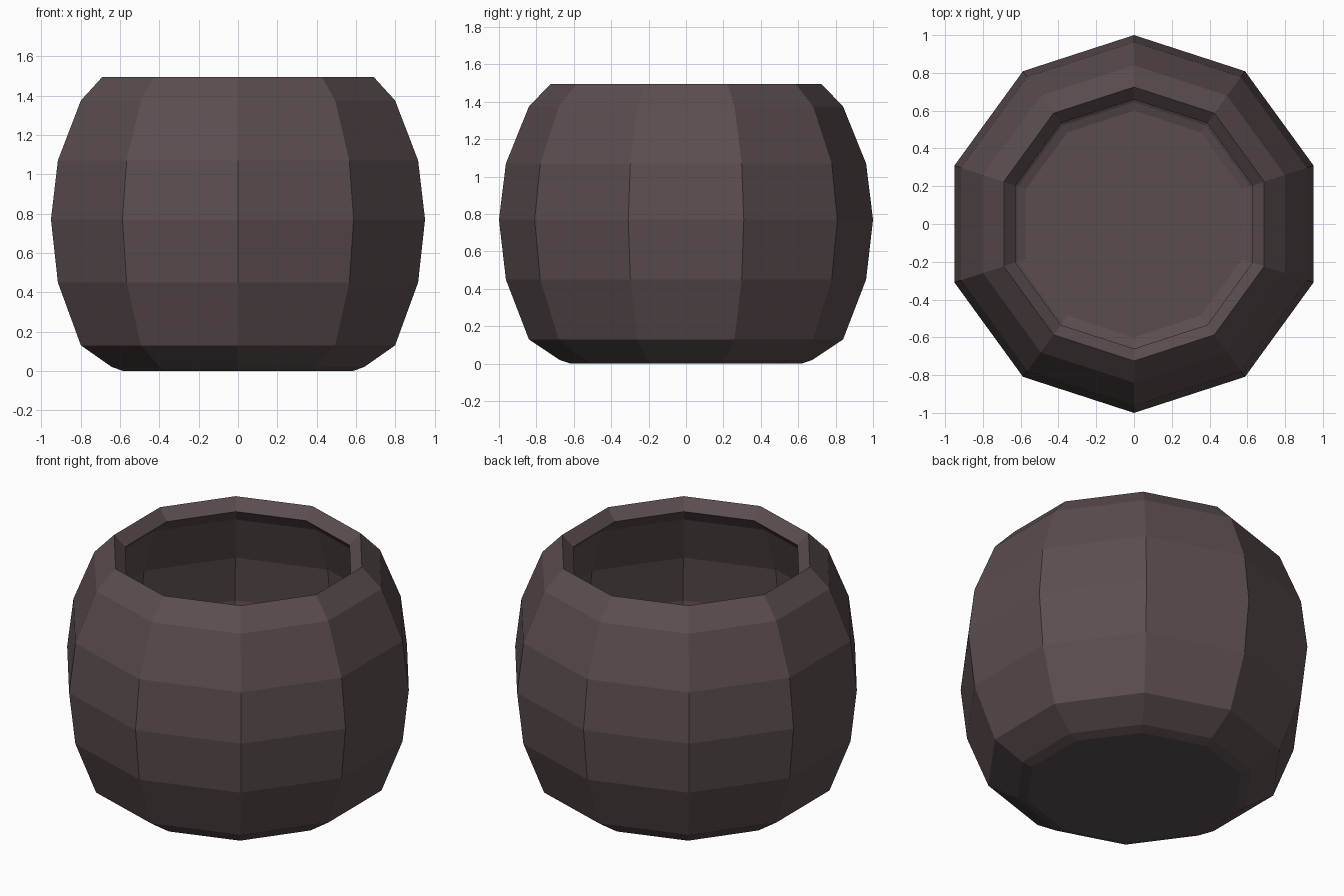
import bpy, bmesh
from math import cos, sin, pi

if "Cube" in bpy.data.objects:
    bpy.data.objects.remove(bpy.data.objects["Cube"])

SIDES = 10
# Closed wall section (radius, height): outside from base to rim, then inside back down
PROFILE = [
    (0.615, 0.0), (0.675, 0.02), (0.84, 0.13), (0.963, 0.45), (1.0, 0.77),
    (0.963, 1.07), (0.84, 1.375), (0.725, 1.495),
    (0.66, 1.43), (0.77, 1.33), (0.875, 1.045), (0.91, 0.765),
    (0.875, 0.47), (0.77, 0.185), (0.645, 0.105), (0.60, 0.09),
]

# Lathe the section into a ten-sided pot
bm = bmesh.new()
rings = []
for r, z in PROFILE:
    rings.append([bm.verts.new((r * cos(pi / 2 + 2 * pi * i / SIDES),
                                r * sin(pi / 2 + 2 * pi * i / SIDES), z))
                  for i in range(SIDES)])
for a, b in zip(rings, rings[1:]):
    for i in range(SIDES):
        j = (i + 1) % SIDES
        bm.faces.new((a[i], a[j], b[j], b[i]))

# Underside and inner floor
bm.faces.new(rings[0][::-1])
bm.faces.new(rings[-1])
bmesh.ops.recalc_face_normals(bm, faces=bm.faces)

mesh = bpy.data.meshes.new("pot")
bm.to_mesh(mesh)
bm.free()
pot = bpy.data.objects.new("pot", mesh)
bpy.context.collection.objects.link(pot)

# Dark brown clay
clay = bpy.data.materials.new("dark_clay")
clay.diffuse_color = (0.105, 0.075, 0.078, 1)
clay.use_nodes = True
clay.node_tree.nodes["Principled BSDF"].inputs["Base Color"].default_value = clay.diffuse_color
mesh.materials.append(clay)
